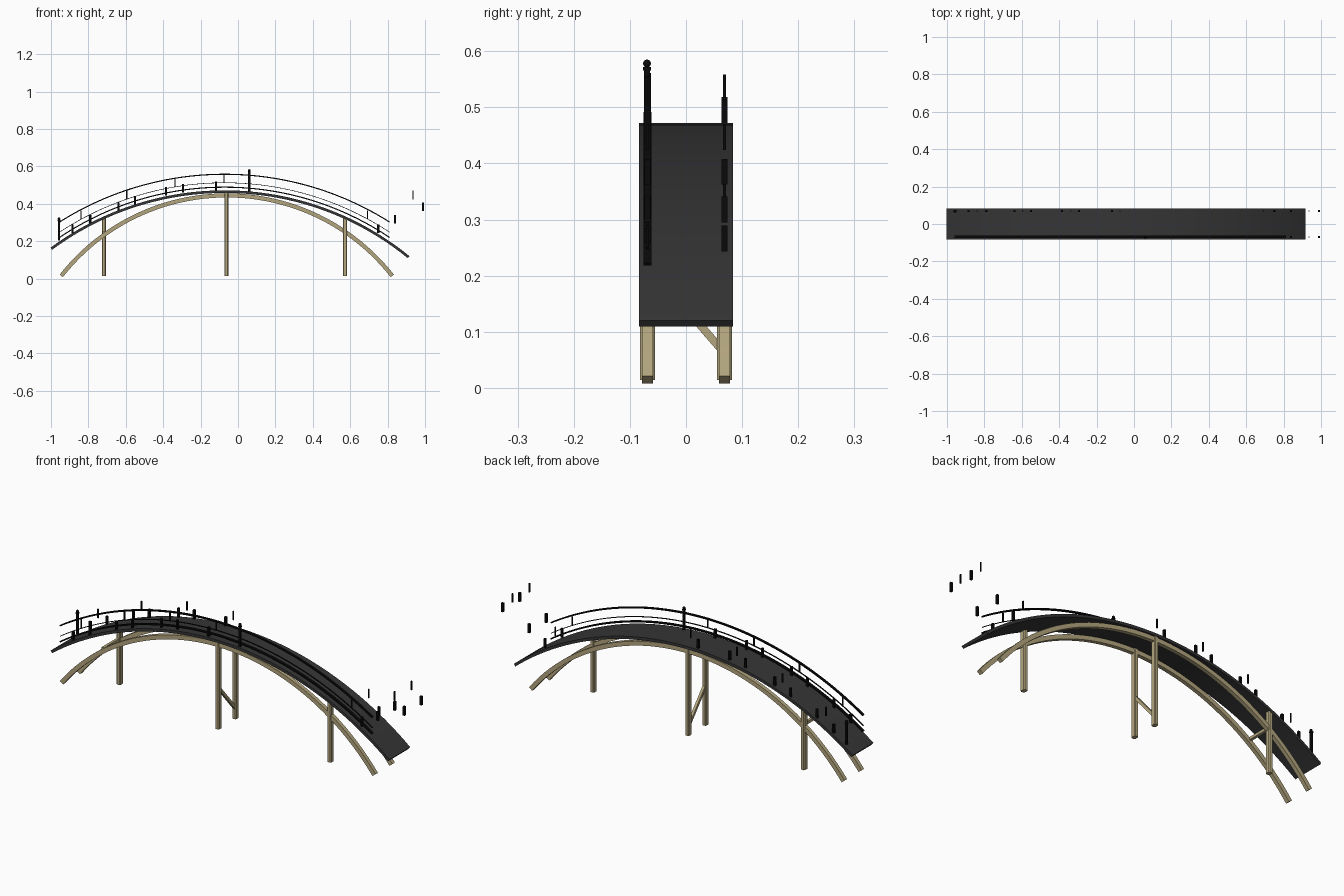
import bpy, bmesh
from math import sqrt, asin, sin, cos
from mathutils import Vector

cube = bpy.data.objects.get("Cube")
if cube:
    bpy.data.objects.remove(cube, do_unlink=True)


def material(name, rgb):
    m = bpy.data.materials.new(name)
    m.use_nodes = True
    m.diffuse_color = (*rgb, 1)
    bsdf = m.node_tree.nodes["Principled BSDF"]
    bsdf.inputs["Base Color"].default_value = (*rgb, 1)
    bsdf.inputs["Roughness"].default_value = 0.8
    return m


WOOD = material("tan wood", (0.45, 0.38, 0.21))
DECK = material("dark grey deck", (0.036, 0.036, 0.037))
IRON = material("black iron", (0.003, 0.003, 0.003))
SIDE = 0.0685               # distance of beams, posts and rails from the middle
CX, CZ = -0.072, -1.093     # shared arc centre of deck and rails
DECK_R = 1.565


def finish(bm, name, mat, smooth=False):
    bmesh.ops.recalc_face_normals(bm, faces=bm.faces)
    me = bpy.data.meshes.new(name)
    bm.to_mesh(me)
    bm.free()
    me.materials.append(mat)
    ob = bpy.data.objects.new(name, me)
    bpy.context.collection.objects.link(ob)
    if smooth:
        bpy.ops.object.select_all(action='DESELECT')
        ob.select_set(True)
        bpy.context.view_layer.objects.active = ob
        bpy.ops.object.shade_smooth_by_angle()
    return ob


def arc_bar(name, mat, cx, cz, r_out, thick, x0, x1, y, width, n=48):
    """Rectangular section swept along an arc in the xz plane."""
    bm = bmesh.new()
    mid = r_out - thick / 2
    a0, a1 = asin((x0 - cx) / mid), asin((x1 - cx) / mid)
    rings = []
    for i in range(n + 1):
        a = a0 + (a1 - a0) * i / n
        rings.append([bm.verts.new((cx + r * sin(a), y + s * width / 2, cz + r * cos(a)))
                      for r, s in ((r_out, -1), (r_out, 1), (r_out - thick, 1), (r_out - thick, -1))])
    for p, q in zip(rings, rings[1:]):
        for k in range(4):
            bm.faces.new((p[k], p[k - 1], q[k - 1], q[k]))
    bm.faces.new(rings[0])
    bm.faces.new(rings[-1])
    return finish(bm, name, mat, True)


def add_box(bm, x, y, z0, z1, wx, wy):
    verts = bmesh.ops.create_cube(bm, size=1)["verts"]
    for v in verts:
        v.co = (x + v.co.x * wx, y + v.co.y * wy, (z0 + z1) / 2 + v.co.z * (z1 - z0))
    return verts


def box(name, mat, x, y, z0, z1, wx, wy, chamfer=0):
    bm = bmesh.new()
    add_box(bm, x, y, z0, z1, wx, wy)
    if chamfer:
        edges = [e for e in bm.edges if abs(e.verts[0].co.z - e.verts[1].co.z) > 0.01]
        bmesh.ops.bevel(bm, geom=edges, offset=chamfer, segments=1, affect='EDGES')
    return finish(bm, name, mat)


def strut(name, mat, a, b, size):
    """Square bar between two points."""
    a, b = Vector(a), Vector(b)
    bm = bmesh.new()
    add_box(bm, 0, 0, 0, (b - a).length, size, size)
    ob = finish(bm, name, mat)
    ob.location = a
    ob.rotation_mode = 'QUATERNION'
    ob.rotation_quaternion = (b - a).to_track_quat('Z', 'Y')
    return ob


def deck_top(x):
    return CZ + sqrt(DECK_R ** 2 - (x - CX) ** 2)


# Walkway
arc_bar("deck", DECK, CX, CZ, DECK_R, 0.014, -0.998, 0.912, 0, 0.168)

# Two arched beams below
for label, y in (("front", -SIDE), ("back", SIDE)):
    arc_bar(label + "_arch_beam", WOOD, -0.06, -0.68, 1.136, 0.022, -0.945, 0.825, y, 0.02)

# Support posts
for name, x, y in (("right_post", -0.717, SIDE), ("middle_front_post", -0.062, -SIDE),
                   ("middle_back_post", -0.062, SIDE), ("left_post", 0.572, -SIDE)):
    box(name, WOOD, x, y, 0.014, deck_top(x) - 0.01, 0.022, 0.027, 0.004)

# Cross braces
strut("middle_brace", WOOD, (-0.062, -SIDE, 0.22), (-0.062, SIDE, 0.062), 0.014)
strut("right_brace", WOOD, (-0.717, -SIDE, 0.245), (-0.717, SIDE, 0.245), 0.014)

# Front handrail and its lower rails
for name, r, thick, width in (("hand_rail", 1.654, 0.006, 0.012),
                              ("middle_rail", 1.607, 0.003, 0.006),
                              ("lower_rail", 1.585, 0.006, 0.014)):
    arc_bar(name, IRON, CX, CZ, r, thick, -0.957, 0.81, -SIDE, width)

# Short stubs and thin balusters on both edges, by position and foot height
STUBS = ((-0.885, 0.243), (-0.79, 0.295), (-0.64, 0.362), (-0.55, 0.395), (-0.385, 0.445),
         (-0.295, 0.46), (-0.117, 0.472), (0.75, 0.243), (0.84, 0.295), (0.99, 0.362))
BALUSTERS = ((-0.84, 0.318), (-0.595, 0.424), (-0.337, 0.491), (-0.075, 0.512),
             (0.692, 0.318), (0.935, 0.424))
for name, spots, height, width in (("rail_stubs", STUBS, 0.046, 0.011),
                                   ("balusters", BALUSTERS, 0.046, 0.006)):
    bm = bmesh.new()
    for x, z in spots:
        for y in (-SIDE, SIDE):
            add_box(bm, x, y, z, z + height, width, width)
    finish(bm, name, IRON)

# Tall newel posts with collar and ball
for name, x, y, z in (("centre_newel", 0.06, -SIDE - 0.001, 0.462),
                      ("end_newel", -0.957, SIDE, 0.205)):
    bm = bmesh.new()
    add_box(bm, x, y, z, z + 0.104, 0.011, 0.011)
    add_box(bm, x, y, z + 0.104, z + 0.11, 0.014, 0.014)
    ball = bmesh.ops.create_uvsphere(bm, u_segments=12, v_segments=8, radius=0.007)["verts"]
    bmesh.ops.translate(bm, verts=ball, vec=(x, y, z + 0.116))
    finish(bm, name, IRON)
